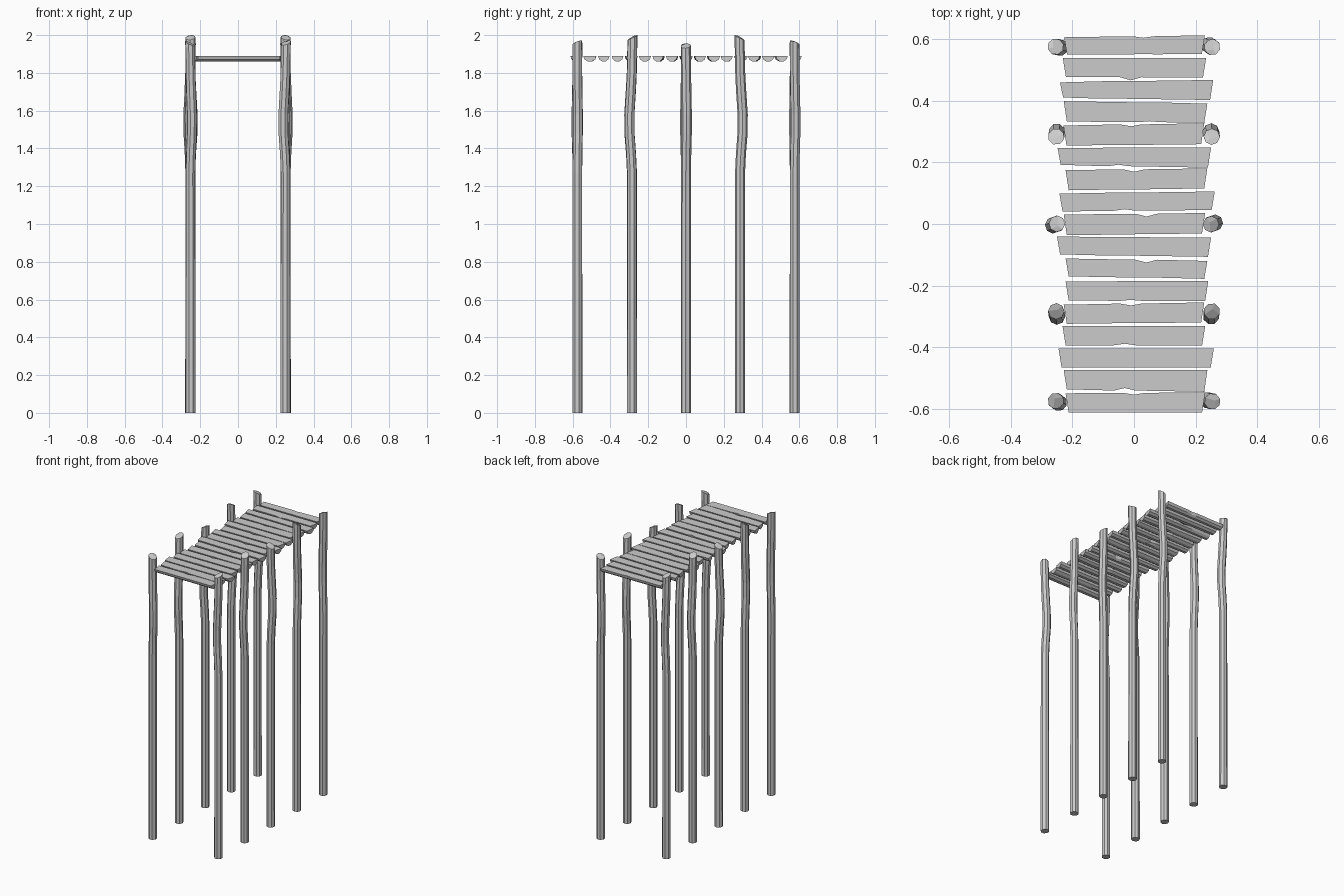
import bpy, bmesh, math

if "Cube" in bpy.data.objects:
    bpy.data.objects.remove(bpy.data.objects["Cube"])


def loft(name, rings, top_point=None):
    """Join rings of points into a closed flat-faced solid."""
    bm = bmesh.new()
    vs = [[bm.verts.new(p) for p in r] for r in rings]
    n = len(vs[0])
    for a, b in zip(vs, vs[1:]):
        for i in range(n):
            j = (i + 1) % n
            bm.faces.new((a[i], a[j], b[j], b[i]))
    bm.faces.new(vs[0][::-1])
    if top_point:
        # chipped cap: three facets meeting at one off-centre point
        c = bm.verts.new(top_point)
        t = vs[-1]
        for idx in ((0, 1, 2, 3), (3, 4, 5, 6), (6, 7, 0)):
            bm.faces.new([t[i] for i in idx] + [c])
    else:
        bm.faces.new(vs[-1])
    bmesh.ops.recalc_face_normals(bm, faces=bm.faces)
    me = bpy.data.meshes.new(name)
    bm.to_mesh(me)
    bm.free()
    ob = bpy.data.objects.new(name, me)
    bpy.context.collection.objects.link(ob)
    return ob


def post(name, x, y, h, bend, turn, flip):
    """Octagonal pole with a bowed upper part and a rough cut top."""
    # height, share of bow, radius
    levels = ((0, 0, .0275), (1.27, 0, .0265), (1.37, .35, .0265), (1.48, .95, .027),
              (1.58, 1, .027), (1.70, .45, .027), (1.79, .1, .0265),
              (h, -.2, .0265))
    rings = []
    for k, (z, s, r) in enumerate(levels):
        ring = []
        for i in range(8):
            a = turn + math.tau * i / 8
            drop = .013 * (1 - math.cos(a - turn - .6)) if k == len(levels) - 1 else 0
            ring.append((flip * (x + bend[0] * s + r * math.cos(a)),
                         flip * (y + bend[1] * s + r * math.sin(a)), z - drop))
        rings.append(ring)
    tip = (flip * (x - bend[0] * .2 + .008 * math.cos(turn)),
           flip * (y - bend[1] * .2 + .008 * math.sin(turn)), h - .004)
    loft(name, rings, tip)


# Posts: the left row is the right row turned half a circle
POSTS = ((-.575, 1.972, (-.012, .003), .3), (-.286, 2.0, (-.002, -.013), 1.2),
         (0, 1.956, (.010, .004), 2.3), (.286, 2.0, (-.002, .014), 3.9),
         (.575, 1.968, (-.008, .005), 5.2))
for n, (y, h, bend, turn) in enumerate(POSTS):
    post(f"right_post_{n + 1}", .252, y, h, bend, turn, 1)
    post(f"left_post_{n + 1}", .252, y, h, bend, turn, -1)


def plank(name, y, x0, x1, tilt, wl, wr, xm, back, front):
    """Half-round log: flat on top, faceted below, nicked near the middle."""
    rings = []
    ends = ((x0, -tilt, wl, 0, 0), (xm - .035, 0, (wl + wr) / 2, 0, 0),
            (xm, 0, (wl + wr) / 2, back, front),
            (xm + .035, 0, (wl + wr) / 2, 0, 0), (x1, tilt, wr, 0, 0))
    for k, (x, dy, w, b, f) in enumerate(ends):
        ring = []
        for i in range(6):
            a = math.pi * i / 5
            c = math.cos(a)
            edge = (b if c > 0 else f) * abs(c)
            # slanted saw cut at the ends
            skew = .005 * c * (1 if k == 4 else -1) if k in (0, 4) else 0
            ring.append((x + skew, y + dy + c * w / 2 + edge,
                         1.89 - .031 * math.sin(a)))
        rings.append(ring)
    loft(name, rings)


# Planks from back to front: x ends, tilt, end widths, nick x, nick at back, front
PLANKS = (
    (-.222, .225, .002, .056, .061, .03, -.005, .001),
    (-.226, .229, .000, .062, .063, -.01, 0, -.010),
    (-.235, .252, .000, .049, .065, -.06, 0, 0),
    (-.223, .233, -.003, .066, .062, .05, 0, .003),
    (-.224, .223, .003, .065, .068, -.01, -.006, 0),
    (-.243, .245, -.002, .055, .065, -.05, 0, .005),
    (-.217, .233, .003, .065, .065, .0, -.008, 0),
    (-.237, .257, .003, .058, .060, -.03, 0, .005),
    (-.223, .226, .003, .067, .066, .04, -.009, 0),
    (-.245, .245, -.003, .058, .062, -.05, 0, 0),
    (-.217, .233, -.004, .058, .058, .04, -.009, 0),
    (-.217, .236, 0, .062, .065, -.01, 0, .003),
    (-.223, .223, .003, .062, .065, -.01, -.006, 0),
    (-.227, .226, 0, .062, .062, -.03, 0, .005),
    (-.240, .254, 0, .061, .061, .0, 0, 0),
    (-.223, .233, -.002, .062, .070, -.03, 0, .008),
    (-.217, .226, .001, .063, .065, .0, -.006, 0),
)
for n, p in enumerate(PLANKS):
    plank(f"deck_plank_{n + 1}", .580 - .0725 * n, *p)
